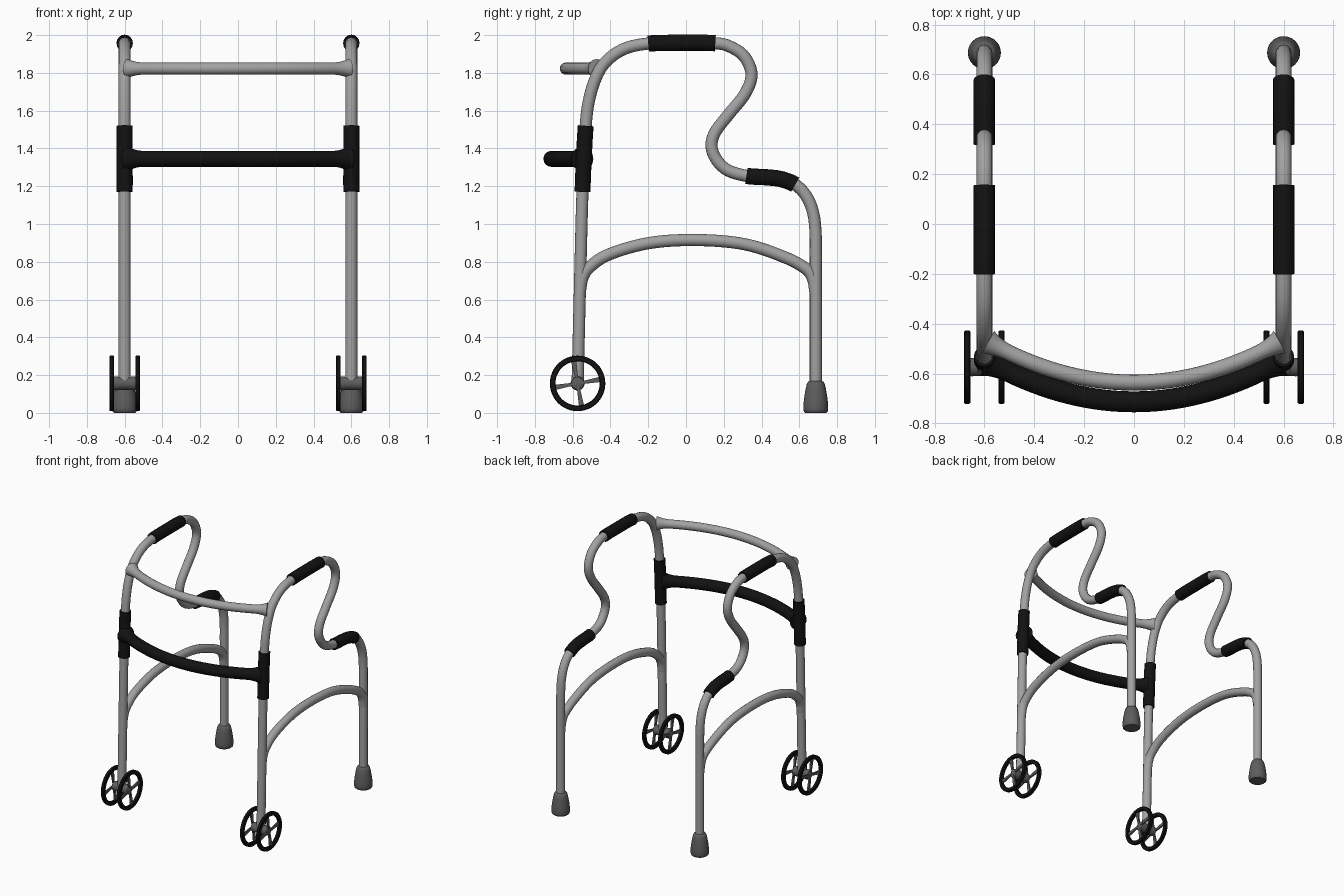
import bpy, bmesh, math
from mathutils import Vector

if "Cube" in bpy.data.objects:
    bpy.data.objects.remove(bpy.data.objects["Cube"])

SIDE, R, GRIP_R = 0.6, 0.032, 0.043
STEPS = 8


def material(name, v):
    m = bpy.data.materials.new(name)
    m.diffuse_color = (v, v, v, 1)
    m.use_nodes = True
    m.node_tree.nodes["Principled BSDF"].inputs["Base Color"].default_value = m.diffuse_color
    return m


METAL = material("grey metal", 0.36)
BLACK = material("black foam", 0.006)
RUBBER = material("dark grey rubber", 0.11)


def smooth_path(pts):
    """Catmull-Rom samples through the control points."""
    p = [Vector(q) for q in pts]
    p = [2 * p[0] - p[1]] + p + [2 * p[-1] - p[-2]]
    out = []
    for i in range(1, len(p) - 2):
        a, b, c, d = p[i - 1:i + 3]
        for k in range(STEPS):
            t = k / STEPS
            out.append(0.5 * (2 * b + (c - a) * t + (2 * a - 5 * b + 4 * c - d) * t * t
                              + (3 * b - a - 3 * c + d) * t ** 3))
    return out + [p[-2]]


def finish(ob, mat, mirror, angle=40):
    ob.data.materials.clear()
    ob.data.materials.append(mat)
    bpy.ops.object.select_all(action='DESELECT')
    ob.select_set(True)
    bpy.context.view_layer.objects.active = ob
    bpy.ops.object.shade_smooth_by_angle(angle=math.radians(angle))
    if mirror:
        ob.modifiers.new("mirror", 'MIRROR')


def tube(name, pts, radius, mat, mirror=True, flare=None):
    cu = bpy.data.curves.new(name, 'CURVE')
    cu.dimensions = '3D'
    cu.bevel_depth, cu.bevel_resolution, cu.use_fill_caps = radius, 6, True
    sp = cu.splines.new('POLY')
    sp.points.add(len(pts) - 1)
    for q, v in zip(sp.points, pts):
        q.co = (*v, 1)
        q.radius = flare(v) if flare else 1
    ob = bpy.data.objects.new(name, cu)
    bpy.context.collection.objects.link(ob)
    bpy.ops.object.select_all(action='DESELECT')
    ob.select_set(True)
    bpy.context.view_layer.objects.active = ob
    bpy.ops.object.convert(target='MESH')
    finish(bpy.context.view_layer.objects.active, mat, mirror)


def lathe(name, profile, centre, axis, mat, closed=False, n=40):
    """Turn (radius, height) points around the x or z axis."""
    bm = bmesh.new()
    rings = []
    for r, h in profile:
        ring = []
        for i in range(n):
            a = 2 * math.pi * i / n
            c, s = r * math.cos(a), r * math.sin(a)
            co = (c, s, h) if axis == 'Z' else (h, c, s)
            ring.append(bm.verts.new(Vector(co) + Vector(centre)))
        rings.append(ring)
    pairs = list(zip(rings, rings[1:])) + ([(rings[-1], rings[0])] if closed else [])
    for a, b in pairs:
        for i in range(n):
            j = (i + 1) % n
            bm.faces.new((a[i], a[j], b[j], b[i]))
    if not closed:
        bm.faces.new(rings[0])
        bm.faces.new(rings[-1])
    add_mesh(name, bm, mat)


def add_mesh(name, bm, mat):
    bmesh.ops.recalc_face_normals(bm, faces=bm.faces)
    me = bpy.data.meshes.new(name)
    bm.to_mesh(me)
    bm.free()
    ob = bpy.data.objects.new(name, me)
    bpy.context.collection.objects.link(ob)
    finish(ob, mat, True)


# Side frame: one bent tube from front leg over both handles to back leg
frame = [(-.574, .15), (-.563, .6), (-.548, 1.17), (-.531, 1.52), (-.51, 1.67), (-.47, 1.79),
         (-.415, 1.868), (-.325, 1.928), (-.2, 1.955), (-.02, 1.959), (.155, 1.957),
         (.235, 1.938), (.31, 1.885), (.347, 1.79), (.313, 1.69), (.23, 1.585), (.157, 1.49),
         (.135, 1.415), (.16, 1.343), (.22, 1.285), (.32, 1.255), (.43, 1.247), (.505, 1.237),
         (.578, 1.208), (.632, 1.155), (.669, 1.075), (.685, .97), (.687, .8), (.687, .12)]
path = smooth_path([(SIDE, y, z) for y, z in frame])


def section(a, b):
    return path[a * STEPS:b * STEPS + 1]


tube("side_frame", path, R, METAL)
tube("front_sleeve", section(2, 3), 0.042, BLACK)
tube("upper_grip", section(8, 10), GRIP_R, BLACK)
tube("lower_grip", section(20, 23), GRIP_R, BLACK)

# Arched side brace, widening where it meets the legs
arch = [(-.562, .64), (-.548, .715), (-.51, .772), (-.405, .84), (-.19, .9), (.06, .915),
        (.31, .893), (.52, .825), (.635, .763), (.672, .71), (.685, .64)]
tube("side_brace", smooth_path([(SIDE, y, z) for y, z in arch]), R, METAL)


# Bowed cross bars, flared at their ends
def cross_bar(name, y_end, y_mid, z, radius, mat):
    half = 0.585
    pts = []
    for i in range(81):
        x = half * (i / 40 - 1)
        pts.append(Vector((x, y_mid + (y_end - y_mid) * (x / 0.6) ** 2, z)))
    tube(name, pts, radius, mat, False,
         lambda v: 1 + 0.8 * max(0, (abs(v.x) - 0.5) / 0.1) ** 2)


cross_bar("upper_cross_bar", -.465, -.636, 1.823, R, METAL)
cross_bar("lower_cross_bar", -.54, -.713, 1.345, 0.042, BLACK)

# Rubber foot on the back leg
lathe("rubber_foot", [(.056, 0), (.063, .006), (.066, .022), (.065, .05), (.06, .09), (.053, .13),
                      (.047, .155), (.04, .166), (.03, .17)], (SIDE, .687, 0), 'Z', RUBBER)

# Twin front wheels: rims, hubs, axle and tapered spokes
AX_Y, AX_Z = -.574, .156
lathe("axle", [(.02, -.074), (.033, -.066), (.037, -.05), (.035, -.03), (.035, .03), (.037, .05),
               (.033, .066), (.02, .074)], (SIDE, AX_Y, AX_Z), 'X', RUBBER)
for label, off in (("inner", -.069), ("outer", .069)):
    centre = Vector((SIDE + off, AX_Y, AX_Z))
    rim = [(.117, -.008), (.121, -.0125), (.143, -.0125), (.147, -.008),
           (.147, .008), (.143, .0125), (.121, .0125), (.117, .008)]
    lathe(label + "_wheel_rim", rim, centre, 'X', BLACK, closed=True, n=48)
    bm = bmesh.new()
    for k in range(4):
        a = math.radians(10 + 90 * k)
        u, w = Vector((0, math.cos(a), math.sin(a))), Vector((0, -math.sin(a), math.cos(a)))
        ends = []
        for d, h in ((.015, .007), (.122, .014)):
            ends.append([bm.verts.new(centre + u * d + w * (h * s) + Vector((.006 * t, 0, 0)))
                         for s, t in ((-1, -1), (1, -1), (1, 1), (-1, 1))])
        a4, b4 = ends
        bm.faces.new(a4)
        bm.faces.new(b4)
        for i in range(4):
            j = (i + 1) % 4
            bm.faces.new((a4[i], a4[j], b4[j], b4[i]))
    add_mesh(label + "_wheel_spokes", bm, RUBBER)
